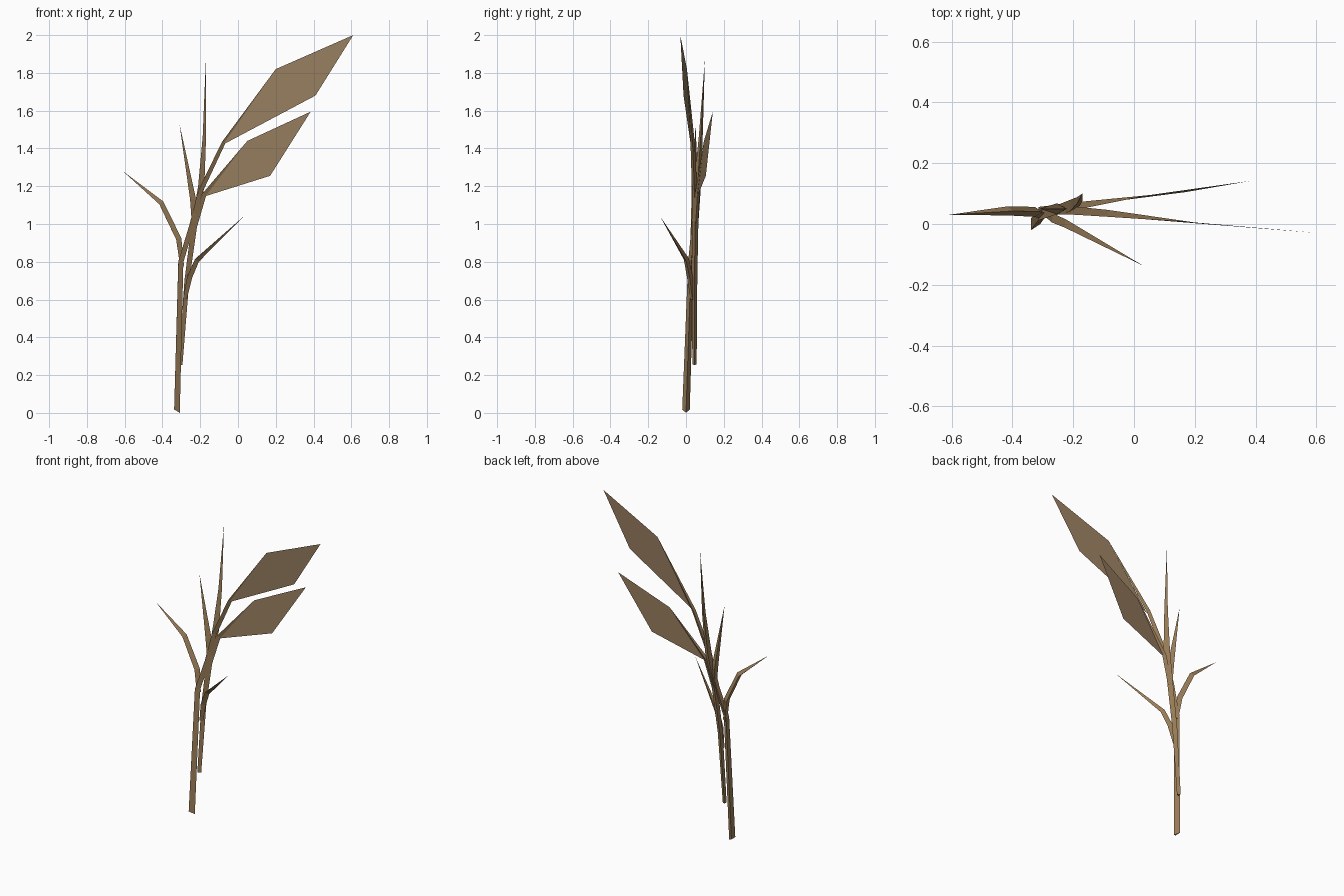
import bpy, bmesh
from mathutils import Vector

if "Cube" in bpy.data.objects:
    bpy.data.objects.remove(bpy.data.objects["Cube"])


def material(name, rgba):
    m = bpy.data.materials.new(name)
    m.diffuse_color = rgba
    m.use_nodes = True
    m.node_tree.nodes["Principled BSDF"].inputs["Base Color"].default_value = m.diffuse_color
    return m


BARK = material("dry_bark", (0.33, 0.21, 0.10, 1.0))
LEAF = material("dry_leaf", (0.31, 0.21, 0.115, 0.85))


def finish(name, bm, mat):
    me = bpy.data.meshes.new(name)
    bm.to_mesh(me)
    bm.free()
    me.materials.append(mat)
    bpy.context.collection.objects.link(bpy.data.objects.new(name, me))


def stem(name, path, start_tilt=None):
    """Three-sided tube through (x, y, z, radius) points; radius 0 is a pointed tip."""
    bm = bmesh.new()
    pts = [Vector(p[:3]) for p in path]
    rings = []
    for i, p in enumerate(path):
        if p[3] == 0:
            rings.append([bm.verts.new(pts[i])])
            continue
        before = (pts[i] - pts[max(i - 1, 0)]).normalized()
        after = (pts[min(i + 1, len(pts) - 1)] - pts[i]).normalized()
        t = (before + after).normalized()
        if i == 0 and start_tilt:
            t = Vector(start_tilt).normalized()
        side = Vector((0, 1, 0))
        side = (side - t * side.dot(t)).normalized()
        out = side.cross(t)
        rings.append([bm.verts.new(pts[i] + (out * a + side * b) * p[3])
                      for a, b in ((1, 0), (-0.5, 0.866), (-0.5, -0.866))])
    for r, s in zip(rings, rings[1:]):
        for k in range(3):
            n = (k + 1) % 3
            if len(s) == 1:
                bm.faces.new((r[k], r[n], s[0]))
            else:
                bm.faces.new((r[k], r[n], s[n], s[k]))
    bm.faces.new(rings[0][::-1])
    bmesh.ops.recalc_face_normals(bm, faces=bm.faces)
    finish(name, bm, BARK)


def leaf(name, corners):
    bm = bmesh.new()
    bm.faces.new([bm.verts.new(c) for c in corners])
    finish(name, bm, LEAF)


# Main stem, running on into the twig of the upper leaf
stem("main_stem", [(-0.328, 0, 0.012, 0.023), (-0.307, 0.027, 0.80, 0.018),
                   (-0.25, 0.045, 0.99, 0.017), (-0.20, 0.045, 1.18, 0.016),
                   (-0.08, 0.035, 1.43, 0.013), (0.20, 0.005, 1.82, 0)],
     start_tilt=(0.5, 0, 0.86))

# Second stem, ending in the tall spike
stem("second_stem", [(-0.307, 0.045, 0.255, 0.013), (-0.275, 0.045, 0.70, 0.017),
                     (-0.235, 0.048, 1.0, 0.02), (-0.20, 0.06, 1.2, 0.022),
                     (-0.181, 0.078, 1.46, 0.012), (-0.17, 0.1, 1.87, 0)])

# Side branches
stem("left_branch", [(-0.30, 0.03, 0.78, 0.014), (-0.318, 0.04, 0.92, 0.019),
                     (-0.41, 0.043, 1.11, 0.017), (-0.61, 0.03, 1.28, 0)])
stem("right_branch", [(-0.285, 0.035, 0.60, 0.013), (-0.26, 0.02, 0.72, 0.018),
                      (-0.22, 0.002, 0.81, 0.016), (0.03, -0.137, 1.04, 0)])
stem("short_spike", [(-0.235, 0.05, 0.98, 0.016), (-0.243, 0.05, 1.13, 0.021),
                     (-0.31, 0.05, 1.53, 0)])
stem("lower_leaf_twig", [(-0.235, 0.05, 0.98, 0.016), (-0.18, 0.06, 1.16, 0.014),
                         (0.05, 0.095, 1.44, 0)])

# Flat leaves
leaf("upper_leaf", [(-0.08, 0.025, 1.42), (0.41, -0.013, 1.68),
                    (0.61, -0.03, 2.0), (0.20, 0.005, 1.82)])
leaf("lower_leaf", [(-0.18, 0.06, 1.145), (0.17, 0.105, 1.255),
                    (0.385, 0.142, 1.595), (0.05, 0.095, 1.44)])
